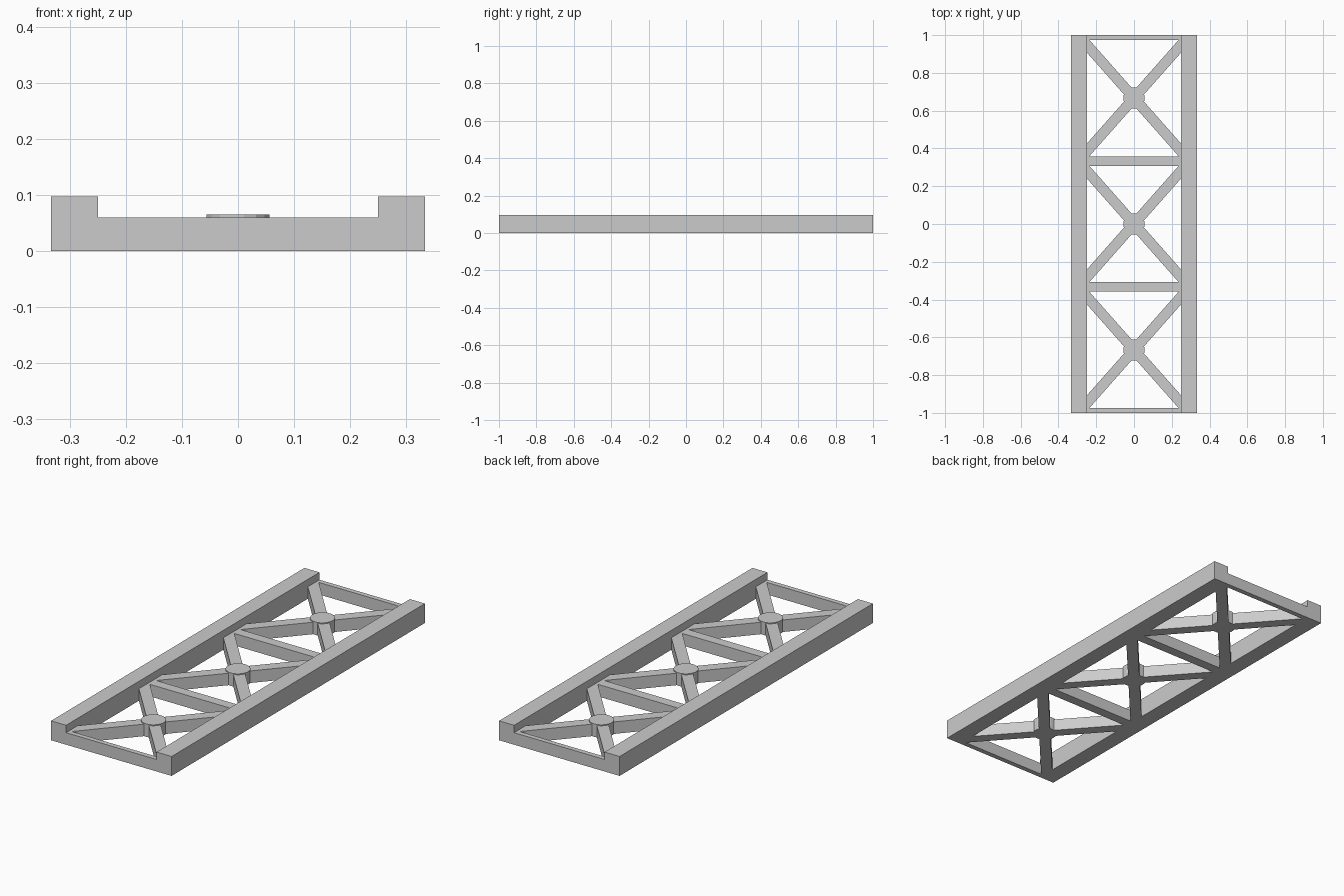
import bpy, bmesh, math

if "Cube" in bpy.data.objects:
    bpy.data.objects.remove(bpy.data.objects["Cube"])

RAIL_H, BAR_H, NODE_H = 0.097, 0.06, 0.065
INNER, OUTER = 0.25, 0.333
BAY = 2 / 3


def prism(name, pts, height):
    """Extrude a flat outline up from the ground."""
    bm = bmesh.new()
    face = bm.faces.new([bm.verts.new((x, y, 0)) for x, y in pts])
    ext = bmesh.ops.extrude_face_region(bm, geom=[face])
    top = [v for v in ext["geom"] if isinstance(v, bmesh.types.BMVert)]
    bmesh.ops.translate(bm, verts=top, vec=(0, 0, height))
    bmesh.ops.recalc_face_normals(bm, faces=bm.faces)
    mesh = bpy.data.meshes.new(name)
    bm.to_mesh(mesh)
    bm.free()
    obj = bpy.data.objects.new(name, mesh)
    bpy.context.collection.objects.link(obj)
    return obj


def box(name, x0, x1, y0, y1, height):
    return prism(name, [(x0, y0), (x1, y0), (x1, y1), (x0, y1)], height)


# Long side rails
box("left_rail", -OUTER, -INNER, -1, 1, RAIL_H)
box("right_rail", INNER, OUTER, -1, 1, RAIL_H)

# Cross bars: half width at the two ends, full width between bays
for i, (y0, y1) in enumerate([(-1, -0.975), (-0.358, -0.308),
                              (0.308, 0.358), (0.975, 1)]):
    box(f"cross_bar_{i}", -INNER, INNER, y0, y1, BAR_H)

# Diagonal braces with a round hub in each bay
slope, half = 1.13, 0.041
for i in range(3):
    yc = (i - 1) * BAY
    for name, s in (("rising", slope), ("falling", -slope)):
        e = s * INNER
        prism(f"{name}_brace_{i}",
              [(-INNER, yc - e - half), (INNER, yc + e - half),
               (INNER, yc + e + half), (-INNER, yc - e + half)], BAR_H)
    r, n = 0.057, 16
    prism(f"brace_hub_{i}",
          [(r * math.cos(2 * math.pi * (k + 0.5) / n),
            yc + r * math.sin(2 * math.pi * (k + 0.5) / n)) for k in range(n)],
          NODE_H)
